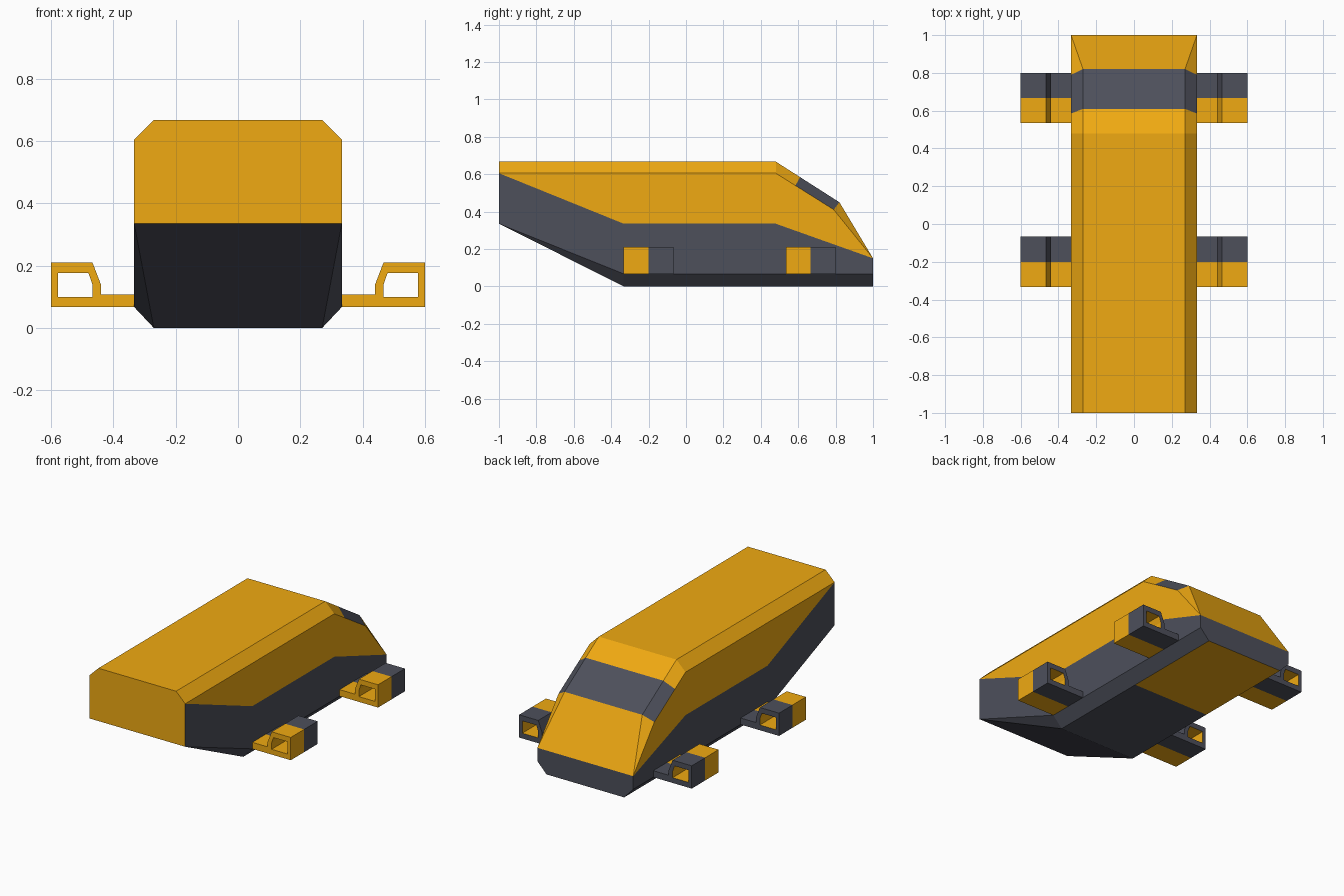
import bpy, bmesh
from mathutils import Vector

if "Cube" in bpy.data.objects:
    bpy.data.objects.remove(bpy.data.objects["Cube"])


def material(name, rgb):
    m = bpy.data.materials.new(name)
    m.diffuse_color = (*rgb, 1)
    m.use_nodes = True
    m.node_tree.nodes["Principled BSDF"].inputs["Base Color"].default_value = m.diffuse_color
    return m


orange = material("orange_paint", (0.87, 0.40, 0.006))
dark = material("dark_paint", (0.075, 0.08, 0.105))


def finish(bm, name, mats):
    me = bpy.data.meshes.new(name)
    bm.to_mesh(me)
    bm.free()
    for m in mats:
        me.materials.append(m)
    ob = bpy.data.objects.new(name, me)
    bpy.context.collection.objects.link(ob)
    return ob


def shell(name, mat, chains, sides):
    """Chains of right-hand points span across to the left; sides are mirrored."""
    bm = bmesh.new()
    flip = lambda p: (-p[0], p[1], p[2])
    polys = [[a, b, flip(b), flip(a)] for c in chains for a, b in zip(c, c[1:])]
    polys += sides + [[flip(p) for p in s] for s in sides]
    for poly in polys:
        f = bm.faces.new([bm.verts.new(p) for p in poly])
        f.normal_update()
        if f.normal.dot(f.calc_center_median() - Vector((0, 0.1, 0.33))) < 0:
            f.normal_flip()
    bmesh.ops.remove_doubles(bm, verts=bm.verts, dist=1e-4)
    return finish(bm, name, [mat])


# Right-hand corner points of the body: S on the side plane, R on the inset rim
S, R = 0.333, 0.27
tail_low, tail_side, tail_top = (S, -1, .335), (S, -1, .605), (R, -1, .667)
roof_side, roof_top = (S, .48, .605), (R, .48, .667)
glass_side, glass_top = (S, .585, .539), (R, .61, .584)
hood_side, hood_top = (S, .79, .41), (R, .82, .45)
nose, nose_low, nose_base = (S, 1, .15), (S, 1, .067), (R, 1, 0)
stripe_a, stripe_b = (S, -.333, .335), (S, .48, .335)
belly_mid, belly_end, belly_side = (R, .333, 0), (R, -.333, 0), (S, -.333, .067)

# Body panels
shell("upper_body", orange,
      [[tail_low, tail_side, tail_top, roof_top, glass_top], [hood_top, nose]],
      [[tail_side, tail_top, roof_top, roof_side],
       [roof_side, roof_top, glass_top, glass_side],
       [hood_side, hood_top, nose],
       [tail_side, roof_side, glass_side, hood_side, nose, stripe_b, stripe_a]])
shell("windscreen", dark, [[glass_top, hood_top]],
      [[glass_side, glass_top, hood_top, hood_side]])
shell("lower_hull", dark,
      [[nose, nose_low, nose_base], [belly_mid, belly_end, tail_low]],
      [[nose_low, nose_base, belly_mid, belly_end, belly_side],
       [belly_end, belly_side, tail_low],
       [tail_low, belly_side, nose_low, nose, stripe_b, stripe_a, tail_side]])
shell("belly_panel", orange, [[nose_base, belly_mid]], [])


def runners(name, y):
    """Pair of hollow pods on flat arms, orange half towards -y, dark half behind."""
    bm = bmesh.new()
    ys = (-.1333, 0, .1333)

    def rings(profile):
        return [[bm.verts.new((x, yy, z)) for x, z in profile] for yy in ys]

    def walls(r, mats):
        n = len(r[0])
        for h in range(2):
            for i in range(n):
                j = (i + 1) % n
                f = bm.faces.new((r[h][i], r[h][j], r[h + 1][j], r[h + 1][i]))
                f.material_index = mats[h]

    # Pod tube with orange inside
    outer = rings([(.44, .067), (.6, .067), (.6, .21), (.467, .21), (.44, .14)])
    inner = rings([(.467, .1), (.578, .1), (.578, .177), (.48, .177), (.467, .14)])
    walls(outer, (0, 1))
    walls(inner, (0, 0))
    for k, m in ((0, 0), (2, 1)):
        for i in range(5):
            j = (i + 1) % 5
            f = bm.faces.new((outer[k][i], outer[k][j], inner[k][j], inner[k][i]))
            f.material_index = m
    # Arm joining the pod to the hull
    arm = rings([(S, .067), (.44, .067), (.44, .108), (S, .108)])
    walls(arm, (0, 1))
    for k, m in ((0, 0), (2, 1)):
        bm.faces.new(arm[k]).material_index = m
    bmesh.ops.recalc_face_normals(bm, faces=bm.faces)
    ob = finish(bm, name, [orange, dark])
    ob.location.y = y
    ob.modifiers.new("mirror", 'MIRROR').use_mirror_merge = False


# Runner pairs
runners("tail_runners", -.2)
runners("nose_runners", .6667)
